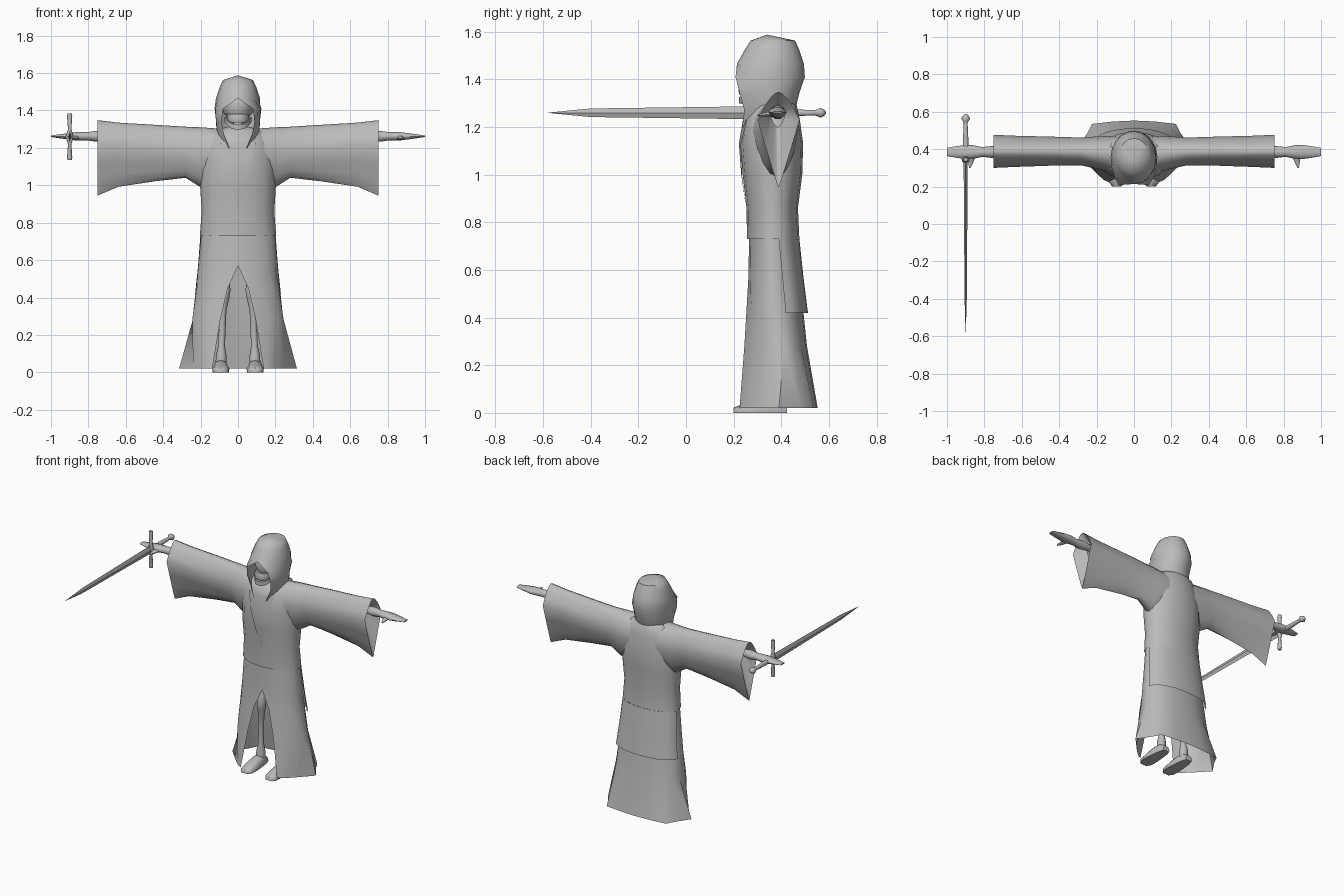
import bpy, bmesh, math

grey = bpy.data.materials.new("plain grey")
grey.diffuse_color = (0.5, 0.5, 0.5, 1)


def loft(name, rings, closed=True, caps=True, angle=60):
    """Skin a list of equal-length point rings."""
    bm = bmesh.new()
    vs = [[bm.verts.new(p) for p in r] for r in rings]
    n = len(vs[0])
    for a, b in zip(vs, vs[1:]):
        for i in range(n if closed else n - 1):
            j = (i + 1) % n
            bm.faces.new((a[i], a[j], b[j], b[i]))
    if closed and caps:
        bm.faces.new(vs[0])
        bm.faces.new(vs[-1])
    bmesh.ops.remove_doubles(bm, verts=bm.verts, dist=0.0004)
    bmesh.ops.recalc_face_normals(bm, faces=bm.faces)
    me = bpy.data.meshes.new(name)
    bm.to_mesh(me)
    bm.free()
    ob = bpy.data.objects.new(name, me)
    bpy.context.collection.objects.link(ob)
    me.materials.append(grey)
    bpy.ops.object.select_all(action='DESELECT')
    ob.select_set(True)
    bpy.context.view_layer.objects.active = ob
    bpy.ops.object.shade_smooth_by_angle(angle=math.radians(angle))
    return ob


def both(half):
    """Mirror a front-to-back half outline across x."""
    return half + [(-x, y, z) for x, y, z in reversed(half[:-1])]


def cloth(z, rx, yf, yb, gap=0, n=8, start=None, back=1.0):
    """Horizontal cloth outline, symmetric in x, open at the front by gap."""
    yc, ry = (yf + yb) / 2, (yb - yf) / 2
    a0 = start if start is not None else math.asin(gap / rx)
    half = []
    for i in range(n + 1):
        a = a0 + (math.pi - a0) * i / n
        c = math.cos(a)
        if c > 0:
            y = yc - ry * c / (math.cos(a0) if start is None else 1)
        else:
            y = yc + ry * abs(c) ** back
        half.append((rx * math.sin(a) if i < n else 0, y, z))
    return both(half)


def sec(axis, pos, c1, c2, r1, r2, n=10):
    """Elliptical section across an axis."""
    out = []
    for i in range(n):
        a = 2 * math.pi * i / n
        u, v = c1 + r1 * math.cos(a), c2 + r2 * math.sin(a)
        out.append({'x': (pos, u, v), 'y': (u, pos, v), 'z': (u, v, pos)}[axis])
    return out


def rod(name, axis, rows, n=10):
    return loft(name, [sec(axis, *r, n) for r in rows])


# Upper robe, ending in a hem just proud of the skirt
loft("robe_body", [cloth(*r, back=0.85) for r in (
    (1.315, 0.05, 0.32, 0.45), (1.29, 0.14, 0.275, 0.465), (1.23, 0.18, 0.245, 0.478),
    (1.13, 0.20, 0.228, 0.492), (1.0, 0.203, 0.238, 0.488), (0.86, 0.194, 0.254, 0.47),
    (0.73, 0.204, 0.256, 0.476))], closed=False)

# Crossed chest opening: a shallow V-shaped panel
loft("chest_panel", [[(-w, ye, z), (0, ym, z), (w, ye, z)] for z, w, ye, ym in (
    (1.23, 0.095, 0.257, 0.239), (1.13, 0.069, 0.231, 0.222),
    (1.0, 0.036, 0.235, 0.232), (0.86, 0.0, 0.252, 0.252))], closed=False)

# Skirt split at the front, with a boxy hem
hem = ((0.137, 0.225), (0.16, 0.235), (0.195, 0.265), (0.24, 0.31), (0.315, 0.39),
       (0.25, 0.485), (0.225, 0.535), (0.11, 0.548), (0, 0.553))
loft("skirt", [cloth(*r, back=0.8) for r in (
    (0.75, 0.196, 0.265, 0.462, 0), (0.57, 0.213, 0.262, 0.475, 0),
    (0.45, 0.226, 0.255, 0.49, 0.055), (0.28, 0.247, 0.245, 0.508, 0.095))]
    + [both([(x, y, 0.02) for x, y in hem])], closed=False)

# Longer tail of the upper robe over the back of the skirt
loft("back_tail", [cloth(z, rx, yf, yb, start=math.pi * 0.55, back=b) for z, rx, yf, yb, b in (
    (0.73, 0.204, 0.256, 0.476, 0.85), (0.57, 0.216, 0.258, 0.493, 0.75),
    (0.42, 0.232, 0.255, 0.512, 0.7))], closed=False)

# Hood with a pointed face opening and hanging front edges
loft("hood", [cloth(*r) for r in (
    (1.588, 0.0, 0.34, 0.3401, 0, 8, 0), (1.563, 0.08, 0.272, 0.458),
    (1.525, 0.098, 0.247, 0.475), (1.465, 0.118, 0.214, 0.495),
    (1.41, 0.125, 0.208, 0.499, 0.08), (1.34, 0.118, 0.226, 0.475, 0.088),
    (1.27, 0.115, 0.245, 0.458, 0.075), (1.20, 0.08, 0.236, 0.42, 0.045))],
    closed=False, angle=50)

# Skull, upper teeth, jaw and neck
rod("skull", 'z', [(1.36, 0, 0.33, 0.055, 0.08), (1.39, 0, 0.34, 0.08, 0.10),
                   (1.43, 0, 0.345, 0.088, 0.112), (1.48, 0, 0.35, 0.08, 0.10),
                   (1.52, 0, 0.355, 0.04, 0.05)], 12)
rod("upper_jaw", 'z', [(1.335, 0, 0.275, 0.05, 0.05), (1.352, 0, 0.275, 0.058, 0.055),
                       (1.38, 0, 0.29, 0.06, 0.06)], 12)
jaw = []
for i in range(9):
    a = math.pi * i / 8
    cx, cy = math.cos(a), math.sin(a)
    z = 1.312 + 0.04 * abs(cx) ** 3
    jaw.append([(cx * (0.062 + u), 0.32 - cy * (0.088 + u), z + v)
                for u, v in ((-0.01, -0.014), (0.01, -0.014), (0.01, 0.014), (-0.01, 0.014))])
loft("lower_jaw", jaw)
rod("neck", 'z', [(1.20, 0, 0.31, 0.03, 0.03), (1.38, 0, 0.35, 0.025, 0.025)])


def sleeve_ring(x, zt, zb, yf, yb, zc, kite, n=16):
    """Sleeve section blending from an ellipse (kite=0) to a kite (kite=1)."""
    pts = []
    for i in range(n):
        a = 2 * math.pi * i / n
        s, c = math.sin(a), math.cos(a)
        k = kite if c < 0 else kite * 0.6
        s = math.copysign((1 - k) * abs(s) + k * (1 - abs(c)), s)
        z = zc + c * ((zt - zc) if c > 0 else (zc - zb))
        pts.append((x, (yf + yb) / 2 + s * (yb - yf) / 2, z))
    return pts


for s, side in ((1, "left"), (-1, "right")):
    # Wide hollow sleeve whose lining closes in around the arm
    loft(side + "_sleeve", [sleeve_ring(s * r[0], *r[1:]) for r in (
        (0.10, 1.303, 1.0, 0.27, 0.472, 1.18, 0.1), (0.20, 1.31, 0.99, 0.295, 0.468, 1.18, 0.2),
        (0.28, 1.313, 1.04, 0.313, 0.462, 1.19, 0.3), (0.44, 1.323, 1.022, 0.312, 0.467, 1.20, 0.5),
        (0.64, 1.335, 0.992, 0.305, 0.472, 1.22, 0.8), (0.75, 1.348, 0.945, 0.30, 0.477, 1.23, 0.95),
        (0.68, 1.29, 1.20, 0.355, 0.415, 1.255, 0.3))], caps=False)
    # Arm bone and flat tapering hand
    rod(side + "_hand", 'x', [(s * x, 0.385, 1.262, ry, rz) for x, ry, rz in (
        (0.62, 0.02, 0.02), (0.70, 0.022, 0.022), (0.76, 0.032, 0.03), (0.81, 0.026, 0.023),
        (0.86, 0.036, 0.024), (0.90, 0.038, 0.019), (0.95, 0.031, 0.012), (1.0, 0.022, 0.004))])
    rod(side + "_thumb", 'y', [(0.37, s * 0.865, 1.255, 0.022, 0.014),
                               (0.335, s * 0.872, 1.252, 0.015, 0.011),
                               (0.30, s * 0.878, 1.25, 0.004, 0.004)], 6)
    # Leg bones
    rod(side + "_leg", 'z', [(z, s * x, y, r, r) for z, x, y, r in (
        (0.62, 0.07, 0.37, 0.02), (0.50, 0.068, 0.365, 0.02), (0.44, 0.07, 0.355, 0.03),
        (0.39, 0.074, 0.36, 0.026), (0.33, 0.08, 0.367, 0.018), (0.14, 0.088, 0.375, 0.018),
        (0.09, 0.09, 0.375, 0.028), (0.04, 0.09, 0.375, 0.03))])
    # Foot with a flat sole
    foot = []
    for y, rx, zt in ((0.20, 0.025, 0.022), (0.225, 0.043, 0.032), (0.28, 0.046, 0.048),
                      (0.34, 0.04, 0.065), (0.39, 0.034, 0.065), (0.425, 0.024, 0.035)):
        foot.append([(s * 0.092 + u * rx, y, v * zt) for u, v in (
            (-0.95, 0), (0.95, 0), (1, 0.4), (0.7, 0.85), (0, 1), (-0.7, 0.85), (-1, 0.4))])
    loft(side + "_foot", foot)

# Sword held in the right hand: blade, guard, grip, pommel
X, Z = -0.90, 1.26
loft("blade", [sec('y', y, X, Z, rx, rz, 4) for y, rx, rz in (
    (0.345, 0.011, 0.028), (-0.40, 0.006, 0.018), (-0.58, 0.0006, 0.0006))], angle=20)
rod("guard", 'z', [(z, X, 0.345, rx, ry) for z, rx, ry in (
    (1.135, 0.012, 0.010), (1.15, 0.014, 0.013), (1.22, 0.009, 0.011), (1.26, 0.022, 0.020),
    (1.30, 0.009, 0.011), (1.37, 0.014, 0.013), (1.385, 0.012, 0.010))])
rod("grip", 'y', [(0.345, X, Z, 0.014, 0.015), (0.44, X, Z, 0.015, 0.016),
                  (0.545, X, Z, 0.010, 0.011)])
rod("pommel", 'y', [(0.54, X, Z, 0.010, 0.010), (0.565, X, Z, 0.024, 0.022),
                    (0.58, X, Z, 0.014, 0.014), (0.587, X, Z, 0.005, 0.005)])
